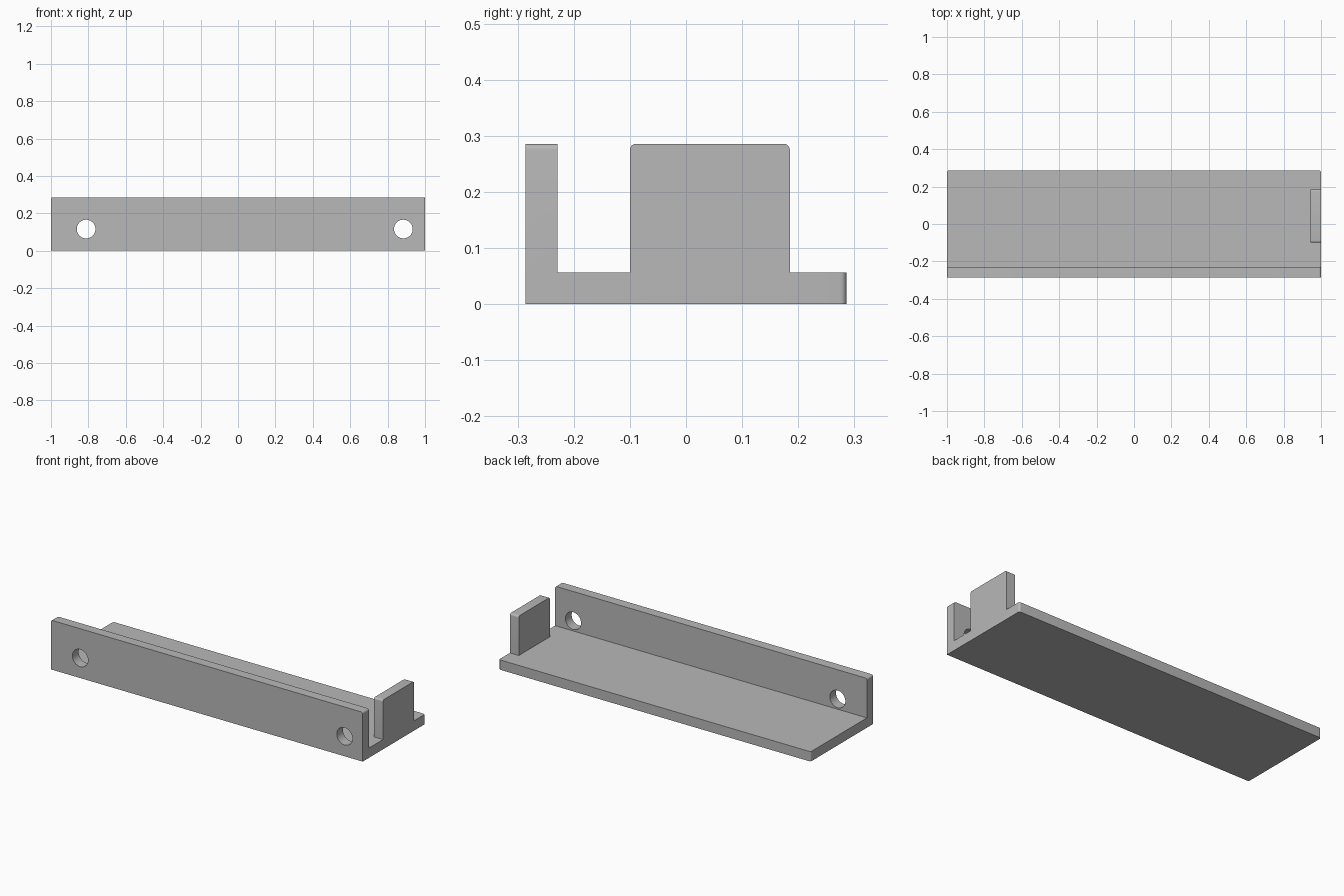
import bpy
import bmesh
from mathutils import Matrix

if "Cube" in bpy.data.objects:
    bpy.data.objects.remove(bpy.data.objects["Cube"], do_unlink=True)

HALF_Y, HEIGHT, THICK, ROUND = 0.286, 0.286, 0.057, 0.011

grey = bpy.data.materials.new("plain grey")
grey.use_nodes = True
grey.diffuse_color = (0.48, 0.48, 0.48, 1)
grey.node_tree.nodes["Principled BSDF"].inputs["Base Color"].default_value = grey.diffuse_color


def add_object(name, bm):
    bmesh.ops.recalc_face_normals(bm, faces=bm.faces)
    mesh = bpy.data.meshes.new(name)
    bm.to_mesh(mesh)
    bm.free()
    mesh.materials.append(grey)
    obj = bpy.data.objects.new(name, mesh)
    bpy.context.collection.objects.link(obj)
    return obj


def extruded(name, profile, x0, x1, is_round):
    """Extrude a (y, z) profile along x and round the edges chosen by a rule."""
    bm = bmesh.new()
    face = bm.faces.new([bm.verts.new((x0, y, z)) for y, z in profile])
    moved = bmesh.ops.extrude_face_region(bm, geom=[face])["geom"]
    bmesh.ops.translate(bm, vec=(x1 - x0, 0, 0),
                        verts=[v for v in moved if isinstance(v, bmesh.types.BMVert)])
    edges = [e for e in bm.edges if is_round(*[v.co for v in e.verts])]
    bmesh.ops.bevel(bm, geom=edges, offset=ROUND, segments=6, profile=0.5, affect='EDGES')
    return add_object(name, bm)


def combine(target, tool, operation):
    """Apply a boolean and remove the tool."""
    mod = target.modifiers.new(operation.title(), 'BOOLEAN')
    mod.operation, mod.object, mod.solver = operation, tool, 'EXACT'
    bpy.ops.object.select_all(action='DESELECT')
    target.select_set(True)
    bpy.context.view_layer.objects.active = target
    bpy.ops.object.modifier_apply(modifier=mod.name)
    bpy.data.objects.remove(tool, do_unlink=True)


# L-shaped bracket: front wall and base, with rounded free corners at both ends
def free_corner(a, b):
    same_x = abs(a.x - b.x) < 1e-4
    at_top = min(a.z, b.z) > HEIGHT - 1e-4
    at_back = min(a.y, b.y) > HALF_Y - 1e-4
    return same_x and (at_top or at_back)


inner = THICK - HALF_Y
bracket = extruded("bracket", [(-HALF_Y, 0), (HALF_Y, 0), (HALF_Y, THICK),
                               (inner, THICK), (inner, HEIGHT), (-HALF_Y, HEIGHT)],
                   -1, 1, free_corner)

# Upright end stop with rounded top corners
stop = extruded("end_stop", [(-0.1, 0.02), (0.185, 0.02), (0.185, HEIGHT), (-0.1, HEIGHT)],
                1 - THICK, 1,
                lambda a, b: abs(a.x - b.x) > 0.01 and a.z > HEIGHT - 1e-4)
combine(bracket, stop, 'UNION')

# Screw holes through the front wall
for x in (-0.812, 0.884):
    bm = bmesh.new()
    bmesh.ops.create_cone(bm, cap_ends=True, segments=48, radius1=0.05, radius2=0.05, depth=0.2,
                          matrix=Matrix.Translation((x, -0.257, 0.116)) @ Matrix.Rotation(1.570796, 4, 'X'))
    combine(bracket, add_object("hole_cutter", bm), 'DIFFERENCE')

bpy.ops.object.shade_smooth_by_angle(angle=0.5)
